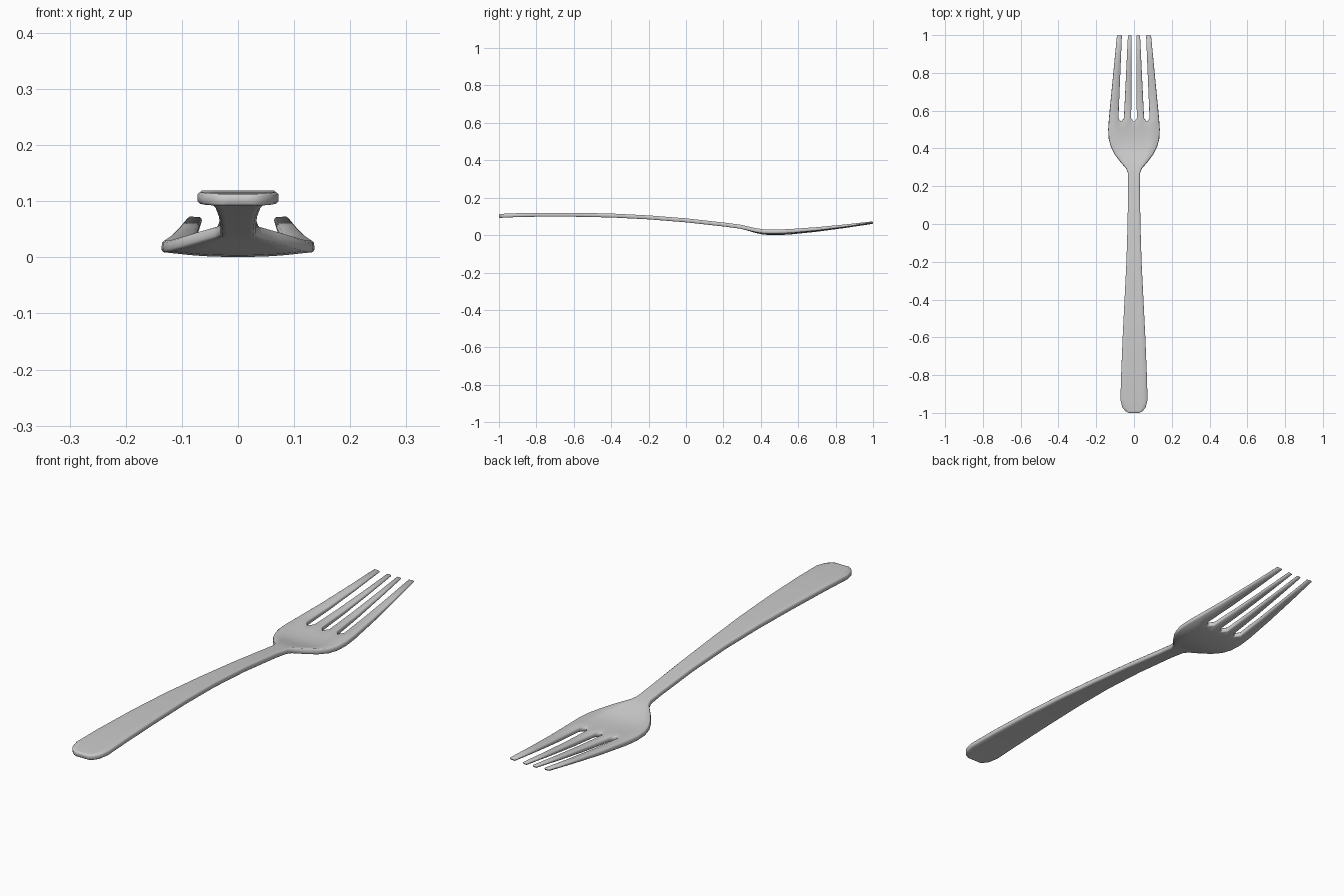
import bpy, bmesh

if "Cube" in bpy.data.objects:
    bpy.data.objects.remove(bpy.data.objects["Cube"])

# Body stations: y, half width, mid-surface height, dish amount
BODY = [
    (-1.0, 0.028, 0.102, 0), (-0.99, 0.046, 0.103, 0), (-0.97, 0.062, 0.104, 0),
    (-0.93, 0.072, 0.106, 0), (-0.8, 0.068, 0.109, 0), (-0.6, 0.06, 0.109, 0),
    (-0.4, 0.05, 0.105, 0), (-0.2, 0.04, 0.095, 0), (0.0, 0.034, 0.079, 0),
    (0.2, 0.031, 0.057, 0), (0.27, 0.032, 0.048, 0), (0.295, 0.042, 0.044, 0.1),
    (0.33, 0.072, 0.035, 0.2), (0.37, 0.102, 0.023, 0.4), (0.41, 0.122, 0.014, 0.5),
    (0.45, 0.133, 0.011, 0.5), (0.5, 0.136, 0.011, 0.5),
]
# Half of the columns across the slot roots and the tine tips, from the edge to the centre
ROOT = [0.132, 0.083, 0.068, 0.053, 0.015, 0.0]
TIP = [0.090, 0.064, 0.048, 0.032, 0.012, 0.0]
TINES = [(0, 1), (3, 4), (6, 7), (9, 10)]


def across(half):
    return [-x for x in half] + half[-2::-1]


bm = bmesh.new()
thin = {}


def add_row(xs, ys, z, dish, weight=1.0):
    row = [bm.verts.new((x, y, z + dish * x * x)) for x, y in zip(xs, ys)]
    for v in row:
        thin[v] = weight
    return row


# Handle, neck and dished head
root = across(ROOT)
rows = [add_row([x / ROOT[0] * w for x in root], [y] * 11, z, d) for y, w, z, d in BODY]
slot_y = [0.54 if i in (2, 5, 8) else 0.56 for i in range(11)]
rows.append(add_row(root, slot_y, 0.014, 0.5))
for a, b in zip(rows, rows[1:]):
    for i in range(10):
        bm.faces.new((a[i], a[i + 1], b[i + 1], b[i]))

# Four tapering tines
tip = across(TIP)
prev = rows[-1]
for y, z, weight in [(0.7, 0.027, 0.85), (0.85, 0.045, 0.65), (1.0, 0.065, 0.45)]:
    t = (y - 0.56) / 0.44
    row = add_row([r + (e - r) * t for r, e in zip(root, tip)], [y] * 11, z, 0.5, weight)
    for i, j in TINES:
        bm.faces.new((prev[i], prev[j], row[j], row[i]))
    prev = row

# Remove the unused slot points and record thickness weights
loose = [v for v in bm.verts if not v.link_faces]
for v in loose:
    del thin[v]
bmesh.ops.delete(bm, geom=loose, context='VERTS')
bm.verts.index_update()
weights = {v.index: w for v, w in thin.items()}

mesh = bpy.data.meshes.new("fork")
bm.to_mesh(mesh)
bm.free()
fork = bpy.data.objects.new("fork", mesh)
bpy.context.collection.objects.link(fork)
group = fork.vertex_groups.new(name="thickness")
for i, w in weights.items():
    group.add([i], w, 'REPLACE')

# Metal thickness and softened rim
solid = fork.modifiers.new("thickness", 'SOLIDIFY')
solid.thickness = 0.021
solid.offset = 0
solid.vertex_group = "thickness"
bevel = fork.modifiers.new("rim", 'BEVEL')
bevel.width = 0.004
bevel.segments = 1
bevel.limit_method = 'ANGLE'
bevel.angle_limit = 1.0

bpy.context.view_layer.objects.active = fork
fork.select_set(True)
bpy.ops.object.shade_smooth_by_angle(angle=0.6)
